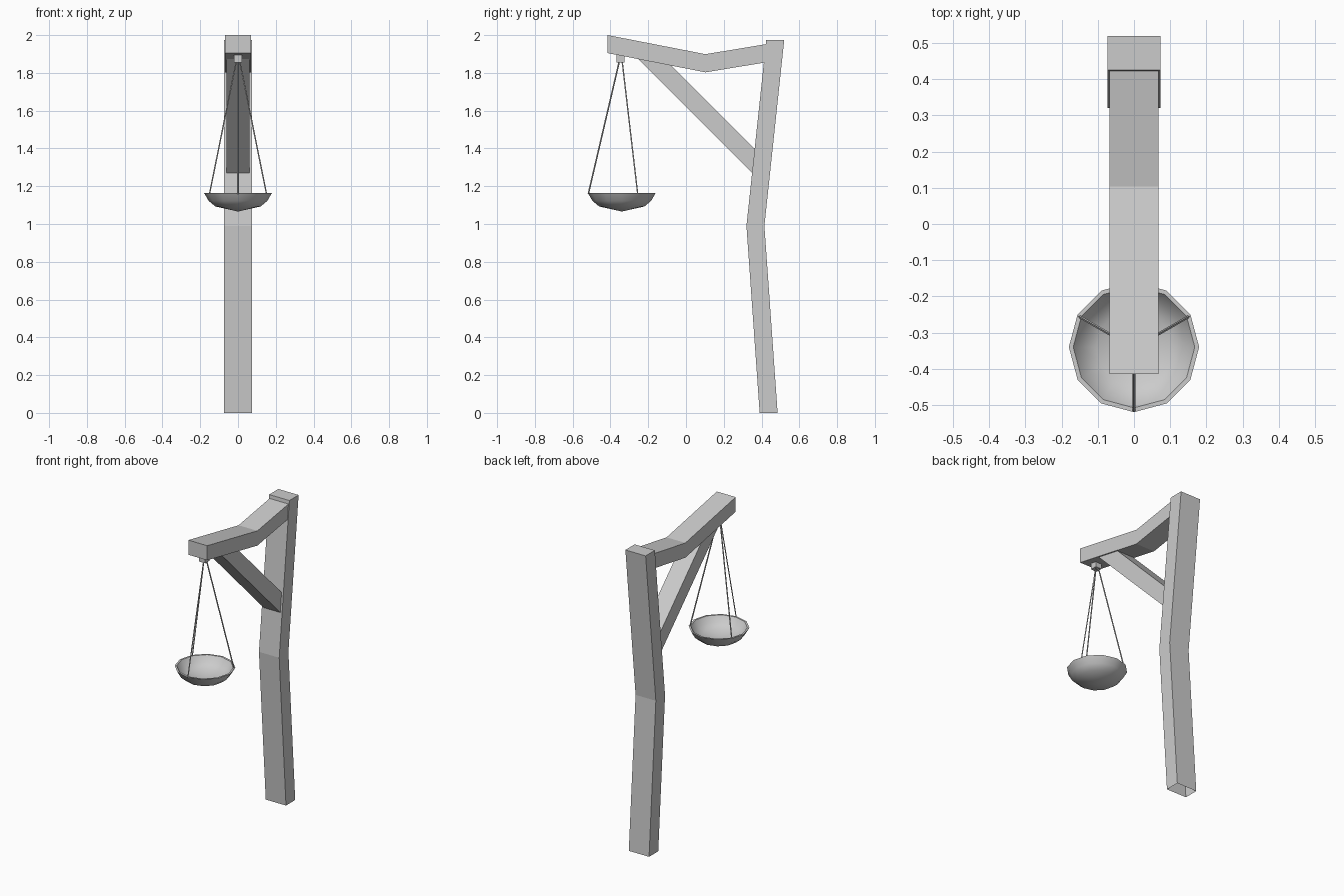
import bpy, bmesh, math
from mathutils import Vector

if "Cube" in bpy.data.objects:
    bpy.data.objects.remove(bpy.data.objects["Cube"])

PAN_Y = -0.34


def make(name, bm, smooth=False):
    bmesh.ops.recalc_face_normals(bm, faces=bm.faces[:])
    me = bpy.data.meshes.new(name)
    bm.to_mesh(me)
    bm.free()
    ob = bpy.data.objects.new(name, me)
    bpy.context.collection.objects.link(ob)
    if smooth:
        bpy.ops.object.select_all(action='DESELECT')
        ob.select_set(True)
        bpy.context.view_layer.objects.active = ob
        bpy.ops.object.shade_smooth_by_angle(angle=math.radians(50))
    return ob


def timber(name, sections, half_width, caps=(True, True)):
    """Square timber through (y, z)-(y, z) edge pairs."""
    bm = bmesh.new()
    rings = [[bm.verts.new((x, *p)) for x, p in
              ((-half_width, a), (half_width, a), (half_width, b), (-half_width, b))]
             for a, b in sections]
    for r, s in zip(rings, rings[1:]):
        for i in range(4):
            j = (i + 1) % 4
            bm.faces.new((r[i], r[j], s[j], s[i]))
    for cap, ring in zip(caps, (rings[0], rings[-1])):
        if cap:
            bm.faces.new(ring)
    return make(name, bm)


# Bent post, open underneath
timber("post", [((0.39, 0), (0.485, 0)),
                ((0.32, 0.99), (0.415, 0.99)),
                ((0.425, 1.975), (0.52, 1.975))], 0.073, (False, True))

# Bent arm, running into the post
timber("arm", [((-0.415, 1.905), (-0.415, 2.0)),
               ((0.103, 1.803), (0.103, 1.899)),
               ((0.43, 1.857), (0.43, 1.953))], 0.068)

# Diagonal brace, ends buried in arm and post
timber("brace", [((-0.265, 1.885), (-0.10, 1.86)),
                 ((0.355, 1.265), (0.372, 1.388))], 0.06)

# Hanger block under the arm tip
bm = bmesh.new()
bmesh.ops.create_cube(bm, size=1)
bmesh.ops.scale(bm, vec=(0.044, 0.044, 0.05), verts=bm.verts)
bmesh.ops.translate(bm, vec=(0, -0.347, 1.88), verts=bm.verts)
make("hanger", bm)

# Shallow pan: outer shell, rim and inner shell
bm = bmesh.new()
sides = 12
rings = []
for r, z in ((0.12, 1.093), (0.155, 1.122), (0.18, 1.165),
             (0.168, 1.165), (0.145, 1.128), (0.105, 1.103)):
    rings.append([bm.verts.new((r * math.sin(a), PAN_Y - r * math.cos(a), z))
                  for a in (i * math.tau / sides for i in range(sides))])
for r, s in zip(rings, rings[1:]):
    for i in range(sides):
        j = (i + 1) % sides
        bm.faces.new((r[i], r[j], s[j], s[i]))
for ring, z in ((rings[0], 1.066), (rings[-1], 1.085)):
    tip = bm.verts.new((0, PAN_Y, z))
    for i in range(sides):
        bm.faces.new((ring[i], ring[(i + 1) % sides], tip))
make("pan", bm, smooth=True)

# Three cords from hanger to rim
for k in range(3):
    a = k * math.tau / 3
    out = Vector((math.sin(a), -math.cos(a), 0))
    base = Vector((0, PAN_Y - 0.003, 0))
    top = base + out * 0.01 + Vector((0, 0, 1.862))
    low = base + out * 0.174 + Vector((0, 0, 1.16))
    d = low - top
    bm = bmesh.new()
    bmesh.ops.create_cone(bm, cap_ends=True, segments=4, radius1=0.004,
                          radius2=0.004, depth=d.length)
    bmesh.ops.rotate(bm, verts=bm.verts, matrix=d.to_track_quat('Z', 'Y').to_matrix())
    bmesh.ops.translate(bm, verts=bm.verts, vec=(top + low) / 2)
    make(f"cord_{k + 1}", bm)
